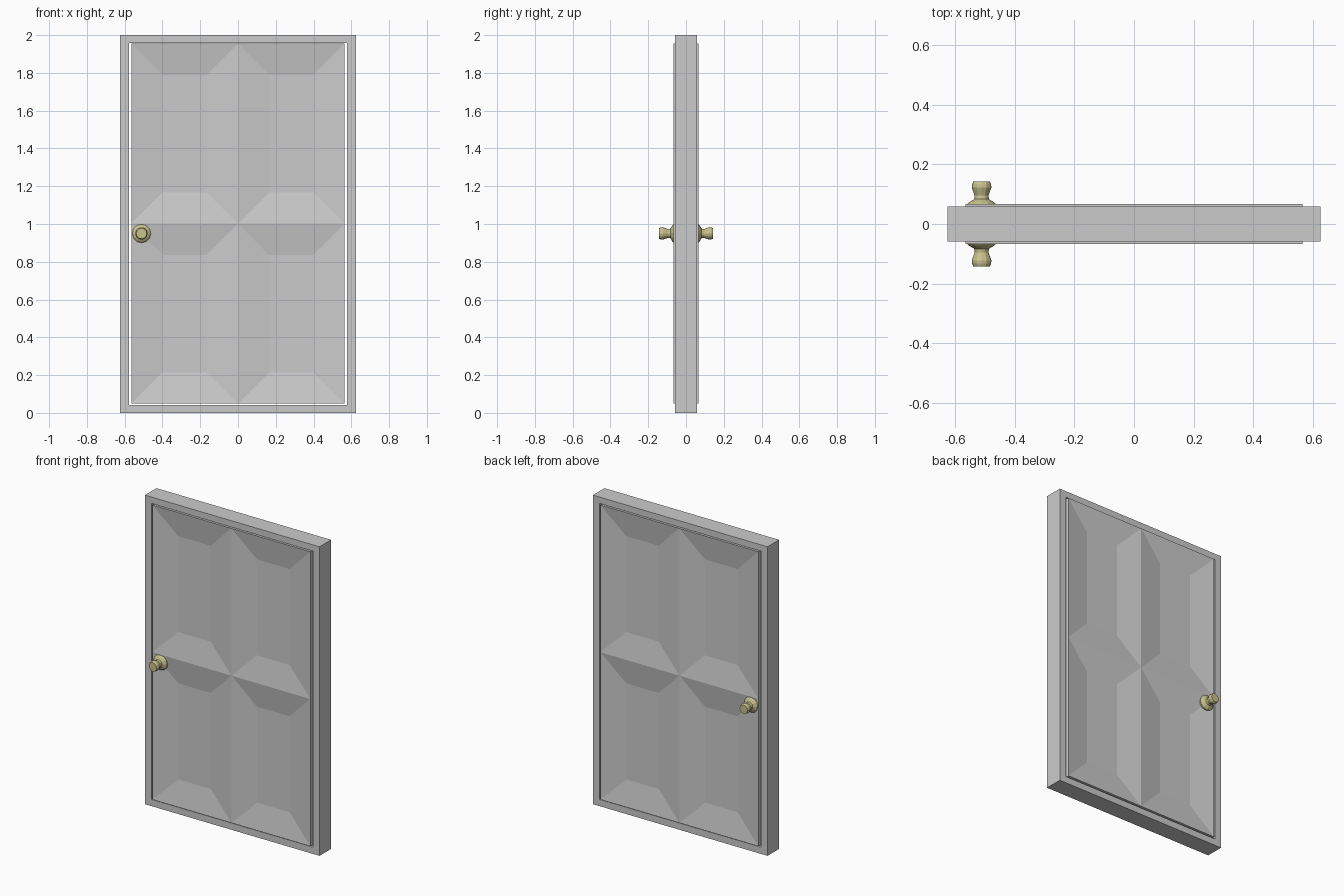
import bpy, bmesh, math
from mathutils import Matrix

if "Cube" in bpy.data.objects:
    bpy.data.objects.remove(bpy.data.objects["Cube"])


def make_object(name, bm, mat=None):
    bmesh.ops.recalc_face_normals(bm, faces=bm.faces)
    me = bpy.data.meshes.new(name)
    bm.to_mesh(me)
    bm.free()
    ob = bpy.data.objects.new(name, me)
    bpy.context.collection.objects.link(ob)
    if mat:
        me.materials.append(mat)
    return ob


def rect(bm, hw, z0, z1, y):
    return [bm.verts.new((x, y, z)) for x, z in
            ((-hw, z0), (hw, z0), (hw, z1), (-hw, z1))]


# Door frame: rectangular section swept round the opening
bm = bmesh.new()
D = 0.059
rings = [rect(bm, 0.625, 0, 2, -D), rect(bm, 0.625, 0, 2, D),
         rect(bm, 0.578, 0.043, 1.959, D), rect(bm, 0.578, 0.043, 1.959, -D)]
for k in range(4):
    a, b = rings[k], rings[(k + 1) % 4]
    for i in range(4):
        j = (i + 1) % 4
        bm.faces.new((a[i], a[j], b[j], b[i]))
make_object("door_frame", bm)

# Door leaf: slab cut into four, each quarter inset into a sunken panel
bm = bmesh.new()
bmesh.ops.create_cube(bm, size=1)
bmesh.ops.scale(bm, vec=(1.13, 0.134, 1.906), verts=bm.verts)
bmesh.ops.translate(bm, vec=(0, 0, 1.002), verts=bm.verts)
for normal in ((1, 0, 0), (0, 0, 1)):
    bmesh.ops.bisect_plane(bm, geom=bm.verts[:] + bm.edges[:] + bm.faces[:],
                           plane_co=(0, 0, 1.002), plane_no=normal)
bm.normal_update()
panels = [f for f in bm.faces if abs(f.normal.y) > 0.9]
bmesh.ops.inset_individual(bm, faces=panels, thickness=0.166, depth=-0.025,
                           use_even_offset=True)
make_object("door_leaf", bm)

# Knobs: turned profile (radius, distance from door centre), front and back
brass = bpy.data.materials.new("brass")
brass.diffuse_color = (0.58, 0.54, 0.27, 1)
brass.use_nodes = True
brass.node_tree.nodes["Principled BSDF"].inputs["Base Color"].default_value = brass.diffuse_color
profile = [(0.05, 0.05), (0.05, 0.065), (0.043, 0.072), (0.025, 0.083),
           (0.023, 0.095), (0.033, 0.122), (0.032, 0.132), (0.028, 0.142)]
SIDES = 12
for name, sign in (("front_knob", -1), ("back_knob", 1)):
    bm = bmesh.new()
    loops = [[bm.verts.new((-0.511 + r * math.cos(2 * math.pi * i / SIDES),
                            sign * y,
                            0.95 + r * math.sin(2 * math.pi * i / SIDES)))
              for i in range(SIDES)] for r, y in profile]
    for a, b in zip(loops, loops[1:]):
        for i in range(SIDES):
            j = (i + 1) % SIDES
            bm.faces.new((a[i], a[j], b[j], b[i]))
    bm.faces.new(loops[0])
    bm.faces.new(loops[-1])
    make_object(name, bm, brass)
